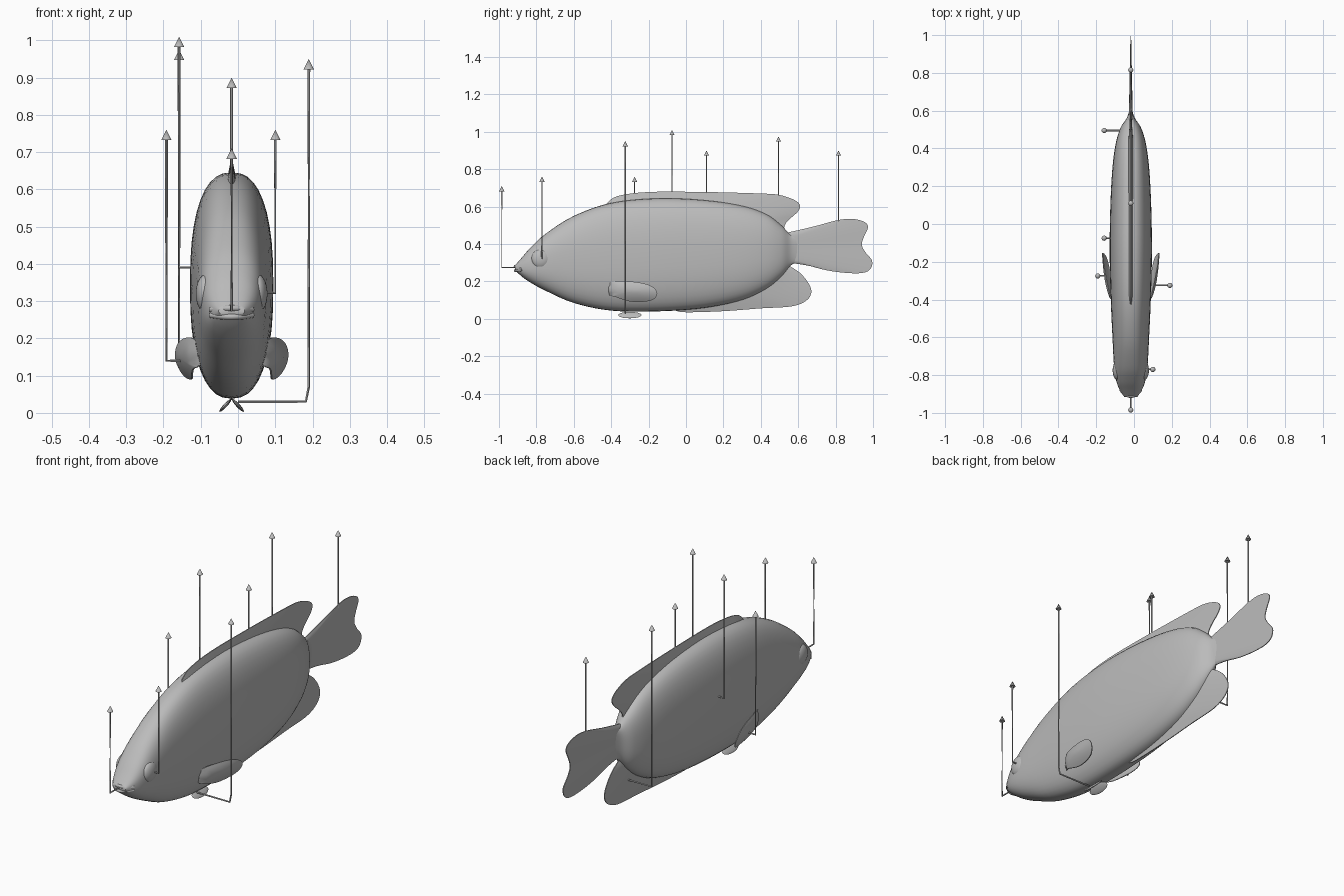
import bpy, bmesh, math
from mathutils import Vector, Matrix

if "Cube" in bpy.data.objects:
    bpy.data.objects.remove(bpy.data.objects["Cube"])

CX = -0.017  # the fish's own middle plane

grey = bpy.data.materials.new("plain grey")
grey.use_nodes = True
grey.diffuse_color = (0.5, 0.5, 0.5, 1)
grey.node_tree.nodes["Principled BSDF"].inputs["Base Color"].default_value = (0.5, 0.5, 0.5, 1)


def finish(bm, name, angle=50):
    bmesh.ops.remove_doubles(bm, verts=bm.verts, dist=1e-5)
    bmesh.ops.recalc_face_normals(bm, faces=bm.faces)
    mesh = bpy.data.meshes.new(name)
    bm.to_mesh(mesh)
    bm.free()
    mesh.materials.append(grey)
    ob = bpy.data.objects.new(name, mesh)
    bpy.context.collection.objects.link(ob)
    bpy.ops.object.select_all(action="DESELECT")
    ob.select_set(True)
    bpy.context.view_layer.objects.active = ob
    bpy.ops.object.shade_smooth_by_angle(angle=math.radians(angle))
    return ob


def smooth(points, steps=5, closed=False):
    """Catmull-Rom curve through points of any dimension."""
    p = [Vector(q) for q in points]
    n = len(p)
    at = (lambda i: p[i % n]) if closed else (lambda i: p[max(0, min(n - 1, i))])
    out = []
    for i in range(n if closed else n - 1):
        a, b, c, d = at(i - 1), at(i), at(i + 1), at(i + 2)
        for k in range(steps):
            t = k / steps
            out.append(0.5 * (2 * b + (c - a) * t + (2 * a - 5 * b + 4 * c - d) * t * t
                              + (3 * b - a - 3 * c + d) * t ** 3))
    out.append(p[0] if closed else p[-1])
    return out


def skin(bm, rows, closed=False):
    for r0, r1 in zip(rows, rows[1:]):
        n = len(r0)
        for i in range(n if closed else n - 1):
            j = (i + 1) % n
            bm.faces.new((r0[i], r0[j], r1[j], r1[i]))


# Body: rounded sections, each (y, bottom, top, half width)
SECTIONS = [
    (-0.915, 0.262, 0.285, 0.035), (-0.88, 0.228, 0.325, 0.058), (-0.83, 0.193, 0.382, 0.077),
    (-0.75, 0.15, 0.455, 0.089), (-0.6, 0.085, 0.55, 0.097), (-0.4, 0.044, 0.62, 0.106),
    (-0.15, 0.04, 0.645, 0.112), (0.1, 0.058, 0.635, 0.108), (0.3, 0.1, 0.605, 0.097),
    (0.43, 0.16, 0.56, 0.079), (0.51, 0.225, 0.5, 0.054), (0.56, 0.285, 0.45, 0.022),
    (0.6, 0.305, 0.455, 0.008),
]
bm = bmesh.new()
rows = []
for y, low, high, half in smooth([Vector(s) for s in SECTIONS], 5):
    row = []
    for k in range(40):
        a = math.tau * k / 40
        c, s = math.cos(a), math.sin(a)
        x = math.copysign(abs(c) ** 0.82, c) * half
        z = (low + high) / 2 + math.copysign(abs(s) ** 0.82, s) * (high - low) / 2
        row.append(bm.verts.new((CX + x, y, z)))
    rows.append(row)
skin(bm, rows, True)
bm.faces.new(rows[0])
bm.faces.new(rows[-1])
finish(bm, "body")


def fin(name, a, b, outline, thick, thin=0.002, closed=False, bend=None):
    """Two-sided fin from an inner line a-b to a smooth outline, thinning outward."""
    bm = bmesh.new()
    edge = smooth(outline, 5, closed)
    a, b = Vector(a), Vector(b)
    sides = []
    for s in (-1, 1):
        rows = []
        for k in range(6):
            t = k / 5
            row = []
            for i, q in enumerate(edge):
                y, z = a.lerp(b, i / (len(edge) - 1)).lerp(q, t)
                x = s * (thick + (thin - thick) * t)
                x += bend(y, z) if bend else CX
                row.append(bm.verts.new((x, y, z)))
            rows.append(row)
        skin(bm, rows)
        sides.append(rows[-1])
    skin(bm, sides)
    bmesh.ops.remove_doubles(bm, verts=bm.verts, dist=1e-5)
    bmesh.ops.dissolve_degenerate(bm, edges=bm.edges, dist=1e-5)
    return finish(bm, name)


# Fins on the middle plane
fin("dorsal_fin", (-0.38, 0.58), (0.47, 0.48),
    [(-0.43, 0.61), (-0.37, 0.655), (-0.2, 0.678), (0.1, 0.678), (0.4, 0.67), (0.5, 0.662),
     (0.58, 0.635), (0.61, 0.605), (0.595, 0.57), (0.545, 0.525), (0.525, 0.49), (0.54, 0.465)], 0.026)
fin("anal_fin", (0.02, 0.09), (0.47, 0.28),
    [(-0.06, 0.045), (0.0, 0.035), (0.2, 0.041), (0.4, 0.056), (0.56, 0.066), (0.64, 0.095),
     (0.67, 0.14), (0.655, 0.19), (0.61, 0.245), (0.55, 0.285)], 0.024)
fin("tail_fin", (0.54, 0.45), (0.54, 0.31),
    [(0.55, 0.463), (0.6, 0.474), (0.7, 0.498), (0.8, 0.525), (0.88, 0.535), (0.95, 0.52),
     (0.973, 0.49), (0.95, 0.435), (0.94, 0.395), (0.96, 0.355), (0.995, 0.31), (0.985, 0.265),
     (0.94, 0.245), (0.85, 0.246), (0.75, 0.26), (0.65, 0.285), (0.55, 0.3)], 0.011)

# Paired parts: pectoral fins, pelvic fins and eyes
PECTORAL = [(-0.405, 0.195), (-0.3, 0.2), (-0.2, 0.182), (-0.155, 0.145), (-0.17, 0.107),
            (-0.22, 0.092), (-0.3, 0.093), (-0.38, 0.118), (-0.41, 0.13)]


def ball(name, centre, radii, tilt=0.0):
    bm = bmesh.new()
    place = (Matrix.Translation(centre) @ Matrix.Rotation(tilt, 4, "Y")
             @ Matrix.Diagonal((*radii, 1)) @ Matrix.Rotation(math.pi / 2, 4, "Y"))
    bmesh.ops.create_uvsphere(bm, u_segments=24, v_segments=14, radius=1, matrix=place)
    return finish(bm, name)


for side, label in ((1, "left"), (-1, "right")):
    def flare(y, z):
        t = max(0.0, min(1.0, (y + 0.41) / 0.26))
        return CX + side * (0.09 + 0.062 * t ** 0.45 - 5 * (z - 0.165) ** 2)

    fin(label + "_pectoral_fin", (-0.28, 0.148), (-0.28, 0.148), PECTORAL, 0.006, 0.002, True, flare)
    ball(label + "_pelvic_fin", (CX + side * 0.017, -0.3, 0.02), (0.005, 0.062, 0.023), side * -0.75)
    ball(label + "_eye", (CX + side * 0.07, -0.775, 0.32), (0.026, 0.052, 0.052))


def tube(name, points, radius, rings=8):
    bm = bmesh.new()
    pts = [Vector(p) for p in points]
    rows = []
    for i, p in enumerate(pts):
        before = (p - pts[i - 1]).normalized() if i else Vector()
        after = (pts[i + 1] - p).normalized() if i < len(pts) - 1 else Vector()
        turn = (before + after).normalized().to_track_quat("Z", "Y")
        rows.append([bm.verts.new(p + turn @ Vector((radius * math.cos(math.tau * k / rings),
                                                     radius * math.sin(math.tau * k / rings), 0)))
                     for k in range(rings)])
    skin(bm, rows, True)
    bm.faces.new(rows[0])
    bm.faces.new(rows[-1])
    return finish(bm, name)


# Lips: two rounded arcs around the snout
for label, z, lift in (("upper_lip", 0.279, 0.004), ("lower_lip", 0.264, -0.004)):
    arc = []
    for k in range(13):
        u = k / 6 - 1
        arc.append((CX + 0.055 * u, -0.913 + 0.037 * u * u, z + lift * (1 - u * u) - 0.002))
    tube(label, arc, 0.008)

# Pointers: a short arm out of each part, then a rod up to a cone tip
POINTERS = {
    "mouth": (0.71, [(CX, -0.9, 0.275), (CX, -0.985, 0.275)]),
    "eye": (0.76, [(0.06, -0.77, 0.322), (0.1, -0.77, 0.322)]),
    "pelvic_fin": (0.95, [(0.0, -0.325, 0.03), (0.182, -0.325, 0.03), (0.19, -0.325, 0.07)]),
    "pectoral_fin": (0.76, [(-0.15, -0.275, 0.14), (-0.192, -0.275, 0.14)]),
    "flank": (1.01, [(-0.11, -0.075, 0.39), (-0.158, -0.075, 0.39)]),
    "dorsal_fin": (0.9, [(CX, 0.11, 0.66)]),
    "anal_fin": (0.975, [(CX, 0.495, 0.165), (-0.158, 0.495, 0.165)]),
    "tail_fin": (0.9, [(CX, 0.815, 0.5)]),
}
for part, (top, path) in POINTERS.items():
    x, y, _ = path[-1]
    tube(part + "_pointer", path + [(x, y, top - 0.02)], 0.004, 6)
    bm = bmesh.new()
    bmesh.ops.create_cone(bm, cap_ends=True, segments=12, radius1=0.014, radius2=0, depth=0.028,
                          matrix=Matrix.Translation((x, y, top - 0.014)))
    finish(bm, part + "_pointer_tip")
